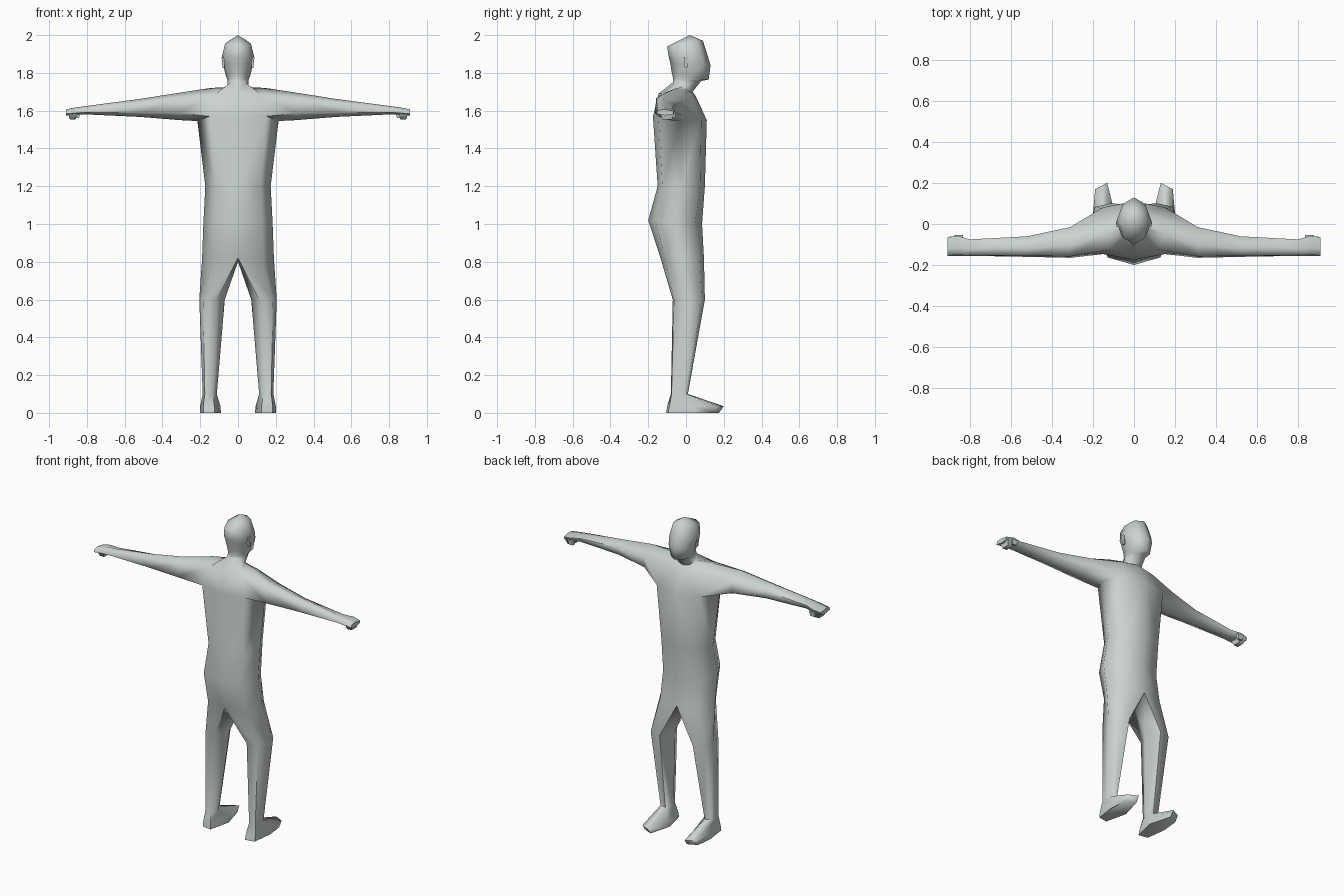
import bpy
import bmesh
import math
from mathutils import Vector

default_cube = bpy.data.objects.get("Cube")
if default_cube:
    bpy.data.objects.remove(default_cube, do_unlink=True)

skin = bpy.data.materials.new("pale grey")
skin.use_nodes = True
colour = (0.60, 0.65, 0.63, 1)
skin.diffuse_color = colour
skin.node_tree.nodes["Principled BSDF"].inputs["Base Color"].default_value = colour


def trunk_ring(bm, z_back, z_front, width, back, front, lift=0, corner=0.7, inset=0.1):
    """Half cross-section of trunk or head, from the spine round to the front."""
    depth = front - back
    outline = [
        (0, back, z_back),
        (width * corner, back + depth * inset, z_back),
        (width, (back + front) / 2, (z_back + z_front) / 2 + lift),
        (width * corner, front - depth * inset, z_front),
        (0, front, z_front),
    ]
    return [bm.verts.new(point) for point in outline]


def leg_ring(bm, z, inner, outer, back, front):
    """Six-sided level cross-section of the leg or foot."""
    width, depth = outer - inner, front - back
    outline = [
        (inner + width * 0.3, back),
        (outer - width * 0.15, back + depth * 0.04),
        (outer, back + depth * 0.5),
        (outer - width * 0.1, front - depth * 0.1),
        (inner + width * 0.35, front),
        (inner, back + depth * 0.5),
    ]
    return [bm.verts.new((x, y, z)) for x, y in outline]


def arm_ring(bm, x, bottom, top, back, front):
    """Six-sided upright cross-section of the arm or hand."""
    height, depth = top - bottom, front - back
    middle = (back + front) / 2
    outline = [
        (back, bottom + height * 0.25),
        (middle, bottom),
        (front - depth * 0.05, bottom + height * 0.2),
        (front, top - height * 0.3),
        (middle - depth * 0.1, top),
        (back + depth * 0.05, top - height * 0.2),
    ]
    return [bm.verts.new((x, y, z)) for y, z in outline]


def bridge(bm, first, second, closed=False, skip=()):
    count = len(first)
    for i in range(count if closed else count - 1):
        if i not in skip:
            j = (i + 1) % count
            bm.faces.new((first[i], first[j], second[j], second[i]))


def loft(bm, start, make_ring, sections):
    """Continue a closed loop through the sections and cap the end."""
    current = start
    for section in sections:
        following = make_ring(bm, *section)
        bridge(bm, current, following, closed=True)
        current = following
    bm.faces.new(current)


def finish(bm, name, angle=70):
    bmesh.ops.recalc_face_normals(bm, faces=bm.faces[:])
    mesh = bpy.data.meshes.new(name)
    bm.to_mesh(mesh)
    bm.free()
    mesh.materials.append(skin)
    part = bpy.data.objects.new(name, mesh)
    bpy.context.collection.objects.link(part)
    bpy.ops.object.select_all(action="DESELECT")
    part.select_set(True)
    bpy.context.view_layer.objects.active = part
    bpy.ops.object.shade_smooth_by_angle(angle=math.radians(angle))
    mirror = part.modifiers.new("Mirror", "MIRROR")
    mirror.use_clip = True
    mirror.merge_threshold = 0.0005
    return part


# Trunk: seat, hips, waist, chest and shoulders
body = bmesh.new()
seat = trunk_ring(body, 0.82, 0.82, 0.19, -0.135, 0.095)
hips = trunk_ring(body, 1.02, 1.0, 0.183, -0.2, 0.085, inset=0.13)
waist = trunk_ring(body, 1.2, 1.2, 0.173, -0.15, 0.1)
chest = trunk_ring(body, 1.57, 1.55, 0.215, -0.175, 0.11, lift=-0.015)
shoulders = trunk_ring(body, 1.69, 1.68, 0.145, -0.145, 0.05, lift=0.035, corner=0.8)
for lower, upper in ((seat, hips), (hips, waist), (waist, chest)):
    bridge(body, lower, upper)
bridge(body, chest, shoulders, skip=(1, 2))

# Neck and head
current = shoulders
for section in (
    (1.75, 1.70, 0.055, -0.07, 0.035),
    (1.77, 1.757, 0.056, -0.068, 0.08),
    (1.80, 1.765, 0.064, -0.075, 0.12),
    (1.85, 1.84, 0.08, -0.083, 0.13),
    (1.88, 1.89, 0.086, -0.09, 0.115),
    (1.94, 1.97, 0.068, -0.1, 0.09),
):
    following = trunk_ring(body, *section, inset=0.16)
    bridge(body, current, following)
    current = following
crown = body.verts.new((0, 0.02, 2))
for a, b in zip(current, current[1:]):
    body.faces.new((a, b, crown))

# Arm and hand grow out of the shoulder opening
loft(body, chest[1:4] + shoulders[3:0:-1], arm_ring, (
    (0.31, 1.55, 1.695, -0.165, -0.015),
    (0.52, 1.567, 1.662, -0.16, -0.06),
    (0.80, 1.58, 1.625, -0.155, -0.075),
    (0.86, 1.578, 1.617, -0.155, -0.057),
    (0.91, 1.575, 1.607, -0.155, -0.065),
))

# Leg and foot grow out of the opening beside the crotch
crotch = body.verts.new((0, -0.01, 0.8))
loft(body, seat + [crotch], leg_ring, (
    (0.60, 0.07, 0.205, -0.07, 0.1),
    (0.10, 0.112, 0.187, -0.08, 0.01),
    (0.035, 0.093, 0.2, -0.1, 0.2),
    (0, 0.09, 0.2, -0.105, 0.175),
))
finish(body, "body")


def wedge(name, centre, size, taper):
    """Small tapered block, narrower towards the bottom."""
    bm = bmesh.new()
    bmesh.ops.create_cube(bm, size=1)
    for vert in bm.verts:
        factor = taper if vert.co.z < 0 else 1
        scaled = Vector((vert.co.x * size[0] * factor, vert.co.y * size[1] * factor,
                         vert.co.z * size[2]))
        vert.co = scaled + Vector(centre)
    return finish(bm, name)


# Curled fingers, thumbs and ears
wedge("curled_fingers", (0.875, -0.1, 1.57), (0.05, 0.08, 0.035), 0.6)
wedge("thumb", (0.855, -0.065, 1.577), (0.045, 0.025, 0.03), 0.6)
wedge("ear", (0.077, 0.0, 1.855), (0.02, 0.025, 0.06), 0.5)
